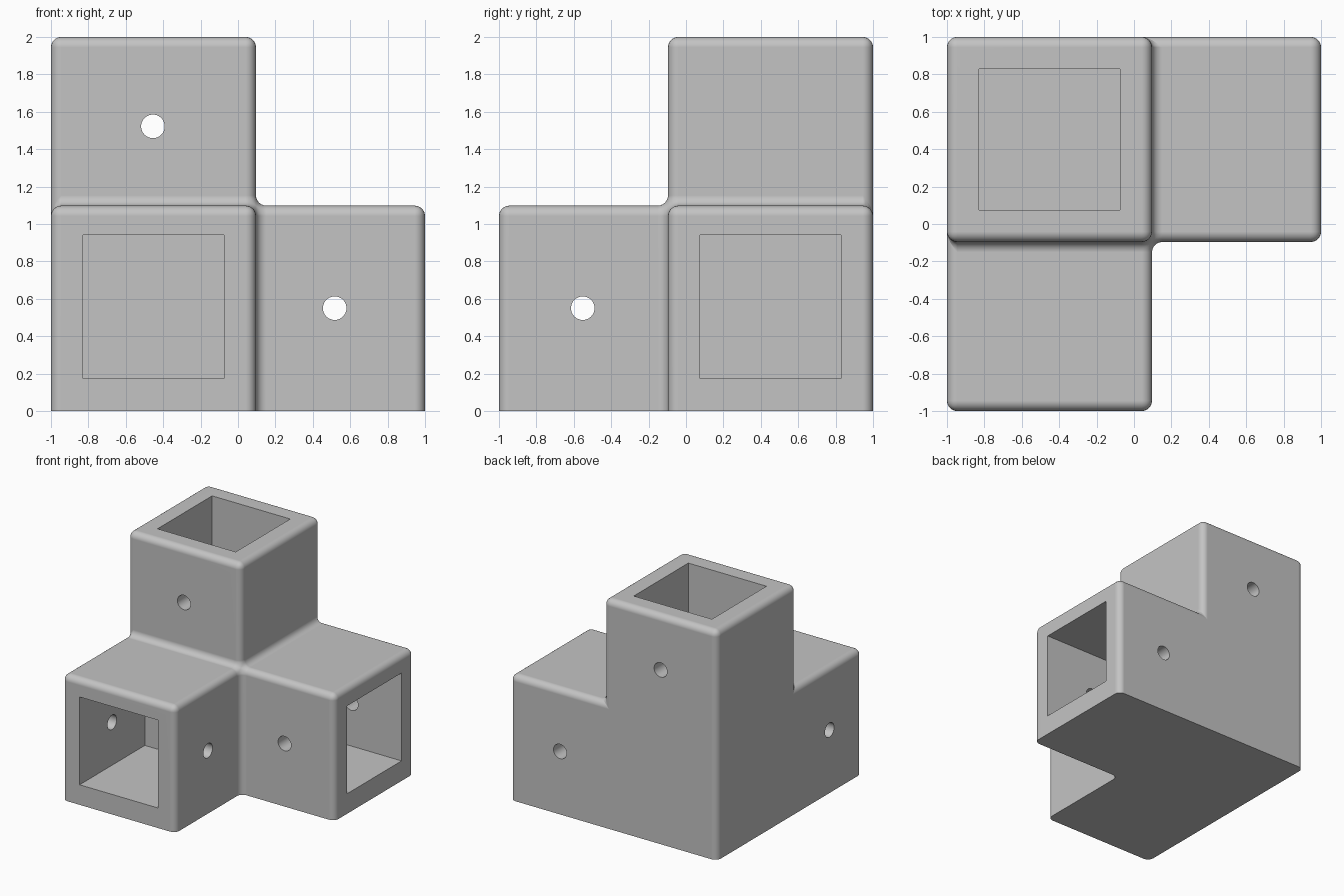
import bpy, bmesh, math
from mathutils import Matrix, Vector

if "Cube" in bpy.data.objects:
    bpy.data.objects.remove(bpy.data.objects["Cube"], do_unlink=True)

EDGE = 0.096      # where the arms leave the hub
TOP = 1.098       # height of the horizontal arms
ROUND = 0.055     # edge rounding and fillet radius

grey = bpy.data.materials.new("plain_grey")
grey.use_nodes = True
grey.diffuse_color = (0.55, 0.55, 0.55, 1)
grey.node_tree.nodes["Principled BSDF"].inputs["Base Color"].default_value = grey.diffuse_color


def add_object(name, bm):
    mesh = bpy.data.meshes.new(name)
    bm.to_mesh(mesh)
    bm.free()
    obj = bpy.data.objects.new(name, mesh)
    mesh.materials.append(grey)
    bpy.context.collection.objects.link(obj)
    return obj


def box(lo, hi):
    lo, hi = Vector(lo), Vector(hi)
    bm = bmesh.new()
    bmesh.ops.create_cube(bm, size=1, matrix=Matrix.Translation((lo + hi) / 2)
                          @ Matrix.Diagonal((*(hi - lo), 1)))
    return add_object("socket_cutter", bm)


def pin(centre, axis):
    bm = bmesh.new()
    turn = Vector((0, 0, 1)).rotation_difference(Vector(axis)).to_matrix().to_4x4()
    bmesh.ops.create_cone(bm, cap_ends=True, segments=40, radius1=0.063, radius2=0.063,
                          depth=1.5, matrix=Matrix.Translation(centre) @ turn)
    return add_object("pin_cutter", bm)


# Outer shell: a hub cell with one arm cell along each axis
planes = [(-1, EDGE, 1), (-1, -EDGE, 1), (0, TOP, 2)]
hub = (0, 1, 0)
cells = [hub, (0, 0, 0), (1, 1, 0), (0, 1, 1)]
bm = bmesh.new()
corners = {}


def corner(index):
    if index not in corners:
        corners[index] = bm.verts.new([planes[a][index[a]] for a in range(3)])
    return corners[index]


for cell in cells:
    for axis in range(3):
        for side in (0, 1):
            neighbour = list(cell)
            neighbour[axis] += 2 * side - 1
            if tuple(neighbour) in cells:
                continue
            ring = []
            for u, v in ((0, 0), (1, 0), (1, 1), (0, 1)):
                index = list(cell)
                index[axis] += side
                index[(axis + 1) % 3] += u
                index[(axis + 2) % 3] += v
                ring.append(corner(tuple(index)))
            bm.faces.new(ring)
bmesh.ops.recalc_face_normals(bm, faces=bm.faces)
bmesh.ops.dissolve_limit(bm, angle_limit=0.02, verts=bm.verts, edges=bm.edges)

# Round every edge except those on the flat underside
rounded = [e for e in bm.edges if max(v.co.z for v in e.verts) > 0.01]
bmesh.ops.bevel(bm, geom=rounded, offset=ROUND, offset_type='OFFSET', segments=6,
                profile=0.5, affect='EDGES', clamp_overlap=True)
body = add_object("corner_connector", bm)

# Square blind sockets and cross pin holes
cutters = [
    box((-0.83, -1.2, 0.175), (-0.075, -0.1, 0.942)),
    box((0.1, 0.075, 0.175), (1.2, 0.828, 0.942)),
    box((-0.83, 0.075, 1.1), (-0.075, 0.828, 2.2)),
    pin((-0.45, -0.552, 0.55), (1, 0, 0)),
    pin((0.517, 0.45, 0.55), (0, 1, 0)),
    pin((-0.455, 0.45, 1.522), (0, 1, 0)),
]
bpy.ops.object.select_all(action='DESELECT')
body.select_set(True)
bpy.context.view_layer.objects.active = body
for cutter in cutters:
    cutter.hide_render = True
    cut = body.modifiers.new("cut", 'BOOLEAN')
    cut.operation = 'DIFFERENCE'
    cut.solver = 'EXACT'
    cut.object = cutter
    bpy.ops.object.modifier_apply(modifier=cut.name)
    bpy.data.objects.remove(cutter, do_unlink=True)

# Smooth fillets, crisp socket rims and flat walls
bpy.ops.object.shade_smooth_by_angle(angle=math.radians(35))
flat = body.modifiers.new("flat_walls", 'WEIGHTED_NORMAL')
flat.keep_sharp = True
